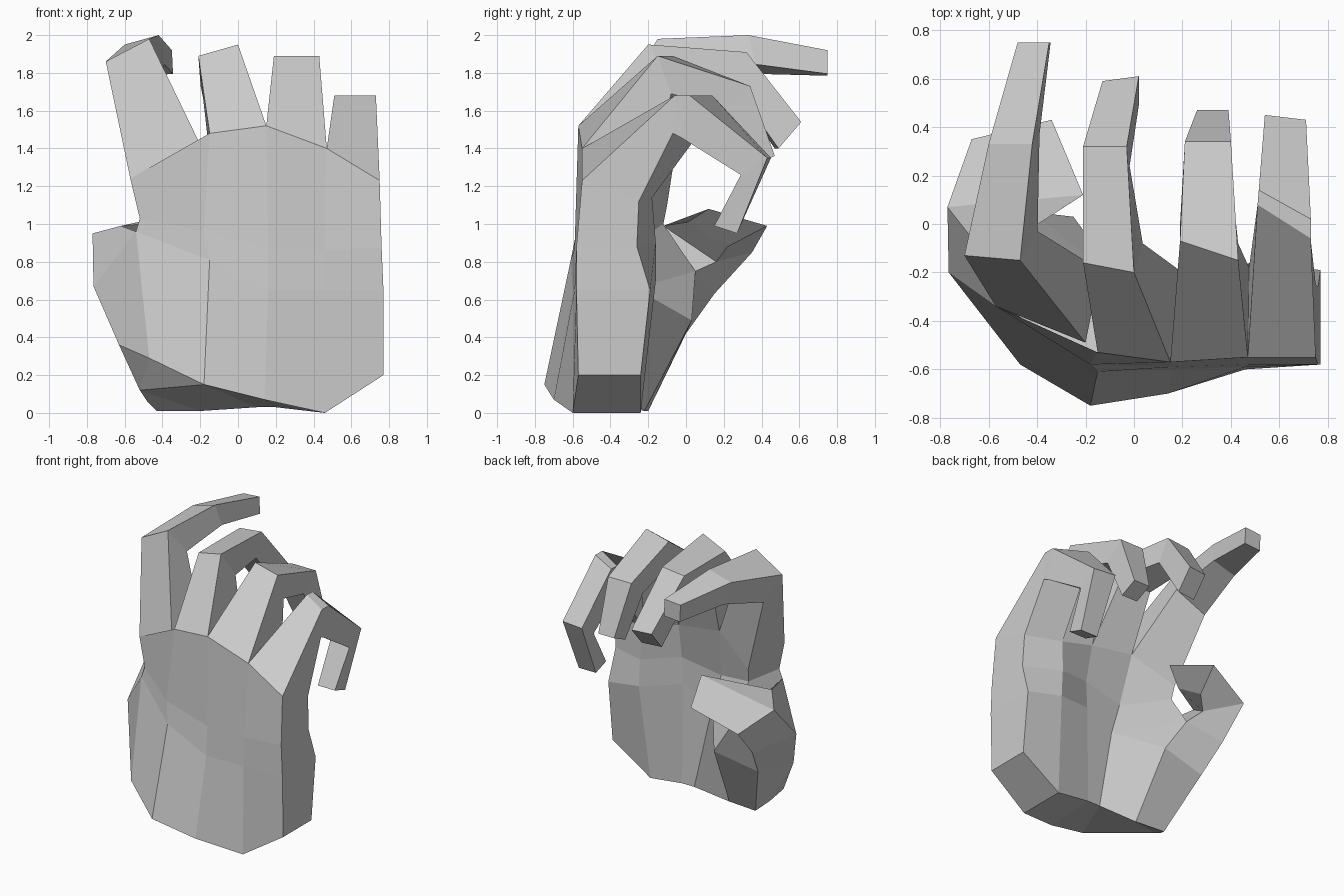
import bpy, bmesh


def loft(name, rings, closed=True, caps=()):
    """Skin equal-length rings (or open strips); caps lists ring indices to fill."""
    bm = bmesh.new()
    vs = [[bm.verts.new(p) for p in ring] for ring in rings]
    n = len(vs[0])
    for a, b in zip(vs, vs[1:]):
        for i in range(n if closed else n - 1):
            j = (i + 1) % n
            bm.faces.new((a[i], a[j], b[j], b[i]))
    for c in caps:
        r = vs[c]
        for i in range(n // 2 - 1):
            bm.faces.new((r[i], r[i + 1], r[n - 2 - i], r[n - 1 - i]))
    bmesh.ops.remove_doubles(bm, verts=bm.verts, dist=0.0005)
    bmesh.ops.recalc_face_normals(bm, faces=bm.faces)
    mesh = bpy.data.meshes.new(name)
    bm.to_mesh(mesh)
    bm.free()
    obj = bpy.data.objects.new(name, mesh)
    bpy.context.collection.objects.link(obj)
    return obj


# Palm grids: rows from wrist to knuckles, columns left to right
outer = [
    [(-.18, -.75, .15), (.14, -.70, .07), (.46, -.60, 0), (.77, -.57, .20)],
    [(-.15, -.61, .81), (.16, -.60, .65), (.46, -.59, .65), (.77, -.58, .65)],
    [(-.18, -.58, .96), (.16, -.59, .87), (.46, -.58, .86), (.76, -.58, .88)],
    [(-.15, -.53, 1.48), (.15, -.57, 1.52), (.47, -.55, 1.40), (.75, -.55, 1.23)],
]
inner = [
    [(.10, -.24, .03), (.20, -.24, .03), (.46, -.24, 0), (.77, -.24, .20)],
    [(-.03, -.27, .66), (.20, -.25, .76), (.50, -.16, .70), (.77, -.19, .65)],
    [(-.10, -.27, .90), (.21, -.25, .96), (.49, -.16, .90), (.76, -.26, .88)],
    [(-.14, -.19, 1.27), (.20, -.20, 1.22), (.475, -.18, 1.14), (.75, -.25, 1.12)],
]
loft("palm", [o + i[::-1] for o, i in zip(outer, inner)], closed=False, caps=[0])

# Web between thumb and index finger
elbow = (-.54, -.36, .96)
crotch = (-.42, .05, .75)
web_top = [(-.57, -.34, 1.24), (-.44, -.10, 1.10)]
loft("thumb_web", [
    [outer[1][0], elbow, crotch, inner[1][0]],
    [outer[2][0], (-.52, -.35, 1.03), (-.43, -.12, 1.0), inner[2][0]],
    [outer[3][0], web_top[0], web_top[1], inner[3][0]]], closed=False)

# Heel of the thumb, joined to the palm's left edge
heel_a, heel_b = (-.765, -.20, .67), (-.65, .15, .63)
loft("thumb_heel", [
    [outer[0][0], (-.52, -.40, .12), (-.48, -.30, .06),
     (-.43, -.20, .01), (-.20, -.22, .01), inner[0][0]],
    [outer[0][0], (-.47, -.58, .29), (-.63, -.36, .36),
     (-.59, .00, .42), (-.25, .03, .49), inner[1][0]],
    [outer[1][0], elbow, heel_a, heel_b, crotch, inner[1][0]]],
    closed=False, caps=[0])

# Thumb: folds across the palm
loft("thumb", [
    [elbow, heel_a, heel_b, crotch],
    [(-.62, -.12, .99), (-.77, .07, .95), (-.67, .35, .85), (-.47, .16, .80)],
    [(-.38, .01, 1.01), (-.21, .12, 1.08), (-.34, .43, .99), (-.40, .22, .88)]],
    caps=[2])


def finger(name, base, sections):
    """Section: left x, right x, outer y/z, inner y/z, roll in z, skew in y."""
    rings = [base]
    for xl, xr, yo, zo, yi, zi, t, s in sections:
        d = max(0, t) * 1.2
        rings.append([(xl, yo + s, zo - t), (xr, yo - s, zo + t),
                      (xr + d, yi - s, zi + t), (xl + d, yi + s, zi - t)])
    return loft(name, rings, caps=[len(rings) - 1])


def knuckle(c):
    return [outer[3][c], outer[3][c + 1], inner[3][c + 1], inner[3][c]]


# Fingers
finger("index_finger", [web_top[0], (-.20, -.49, 1.42), inner[3][0], web_top[1]], [
    (-.70, -.47, -.14, 1.92, -.02, 1.74, .06, .01),
    (-.60, -.42, .33, 1.975, .37, 1.82, .025, 0),
    (-.48, -.35, .75, 1.915, .75, 1.79, .005, 0)])
finger("middle_finger", knuckle(0), [
    (-.21, .00, -.18, 1.92, -.06, 1.73, .03, .02),
    (-.21, -.03, .32, 1.90, .24, 1.74, .01, 0),
    (-.13, .02, .60, 1.54, .48, 1.40, 0, -.01)])
finger("ring_finger", knuckle(1), [
    (.19, .43, -.11, 1.89, -.04, 1.69, 0, .04),
    (.21, .40, .34, 1.73, .20, 1.61, 0, 0),
    (.26, .39, .47, 1.36, .34, 1.30, 0, 0)])
finger("little_finger", knuckle(2), [
    (.51, .73, .01, 1.68, .00, 1.48, 0, .07),
    (.515, .73, .08, 1.68, .03, 1.46, 0, .06),
    (.54, .71, .44, 1.35, .30, 1.26, 0, .01),
    (.55, .69, .27, .95, .15, .99, 0, 0)])
